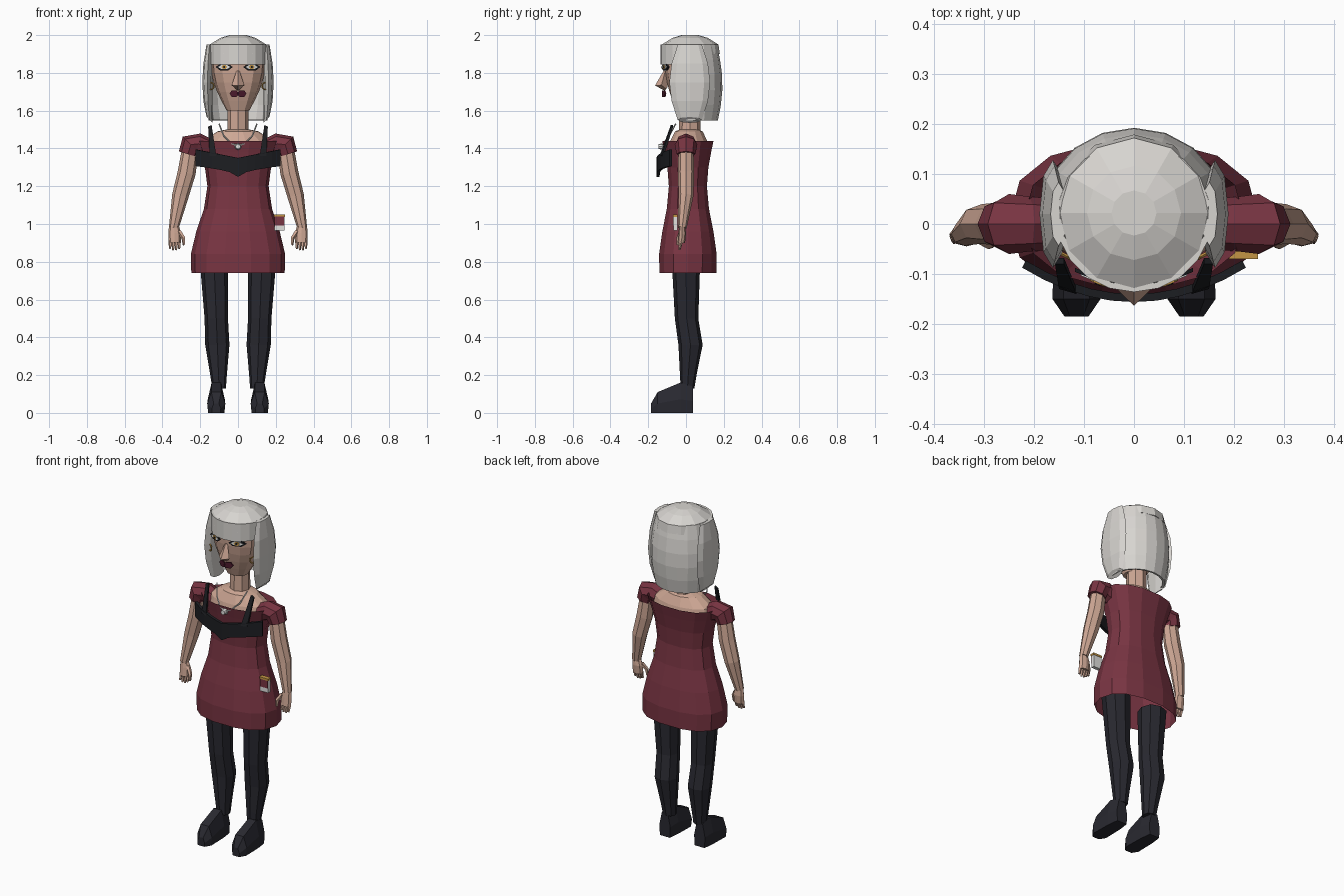
import bpy, bmesh
from math import sin, cos, tau, pi, sqrt, copysign
from mathutils import Vector

old = bpy.data.objects.get("Cube")
if old:
    bpy.data.objects.remove(old, do_unlink=True)


def material(name, red, green, blue):
    mat = bpy.data.materials.new(name)
    mat.use_nodes = True
    colour = (red, green, blue, 1)
    mat.diffuse_color = colour
    mat.node_tree.nodes["Principled BSDF"].inputs["Base Color"].default_value = colour
    return mat


SKIN = material("skin", 0.62, 0.39, 0.3)
DRESS = material("wine red", 0.19, 0.035, 0.055)
LEGGING = material("dark navy", 0.022, 0.022, 0.03)
BLACK = material("black", 0.012, 0.013, 0.016)
HAIR = material("silver hair", 0.68, 0.66, 0.63)
LIPS = material("plum", 0.07, 0.01, 0.025)
GOLD = material("gold", 0.55, 0.3, 0.06)
WHITE = material("white", 0.75, 0.75, 0.73)


def loft(name, mat, rings, mirror=1, closed=True, caps=True, thick=0):
    """Skin consecutive rows of points; mirror=-1 flips the part to the other side."""
    bm = bmesh.new()
    rows = [[bm.verts.new((x * mirror, y, z)) for x, y, z in ring] for ring in rings]
    count = len(rows[0])
    for lower, upper in zip(rows, rows[1:]):
        for i in range(count if closed else count - 1):
            j = (i + 1) % count
            bm.faces.new((lower[i], lower[j], upper[j], upper[i]))
    if closed and caps:
        bm.faces.new(rows[0])
        bm.faces.new(rows[-1])
    bmesh.ops.recalc_face_normals(bm, faces=bm.faces)
    mesh = bpy.data.meshes.new(name)
    bm.to_mesh(mesh)
    bm.free()
    mesh.materials.append(mat)
    part = bpy.data.objects.new(name, mesh)
    bpy.context.collection.objects.link(part)
    if thick:
        shell = part.modifiers.new("thickness", "SOLIDIFY")
        shell.thickness = thick
        shell.offset = 0


def level(y, z, width, depth, sides=12, square=1, x=0):
    """Horizontal ellipse; square below one makes it boxier."""
    def bulge(value, size):
        return copysign(abs(value) ** square, value) * size
    turns = [tau * i / sides for i in range(sides)]
    return [(x + bulge(cos(a), width), y + bulge(sin(a), depth), z) for a in turns]


def arc(y, z, width, depth, middle, spread, steps=8):
    """Open horizontal arc centred on the angle middle."""
    turns = [middle + spread * (2 * i / steps - 1) for i in range(steps + 1)]
    return [(width * cos(a), y + depth * sin(a), z) for a in turns]


def tube(name, mat, path, radii, mirror=1, sides=8, flat=1):
    """Faceted tube along a path, with a radius at each point."""
    path = [Vector(p) for p in path]
    rings = []
    for i, (point, radius) in enumerate(zip(path, radii)):
        ahead, behind = path[min(i + 1, len(path) - 1)], path[max(i - 1, 0)]
        turn = Vector((0, 0, -1)).rotation_difference(ahead - behind)
        rings.append([point + turn @ Vector((radius * cos(tau * k / sides),
                                             radius * flat * sin(tau * k / sides), 0))
                      for k in range(sides)])
    loft(name, mat, rings, mirror)


def plate(name, mat, points, depth, mirror=1):
    """Front-facing polygon extruded backwards."""
    loft(name, mat, [points, [(x, y + depth, z) for x, y, z in points]], mirror)


def disc(name, mat, x, y, z, width, height, mirror=1, slant=0, sides=6):
    """Thin front-facing ellipse that recedes away from the centre line."""
    turns = [tau * i / sides for i in range(sides)]
    plate(name, mat, [(x + width * cos(a), y + slant * abs(x + width * cos(a)), z + height * sin(a))
                      for a in turns], 0.008, mirror)


def box(name, mat, left, right, front, depth, bottom, top):
    plate(name, mat, [(left, front, bottom), (right, front, bottom),
                      (right, front, top), (left, front, top)], depth)


# Dress: a wave gives the hem, waist and chest
dress_rings = []
for height in (0.74, 0.84, 0.96, 1.08, 1.2, 1.3, 1.38, 1.44):
    wave = cos(tau * (height - 0.8) / 0.8)
    dress_rings.append(level(0.01, height, 0.207 + 0.045 * wave, 0.13 + 0.027 * wave, 14, 0.85))
loft("dress", DRESS, dress_rings, caps=False)

# Bare shoulders and neck
loft("shoulders", SKIN, [level(0.015, z, width, depth, 14) for z, width, depth in
                         ((1.4, 0.19, 0.11), (1.44, 0.18, 0.1), (1.49, 0.11, 0.075), (1.5, 0.06, 0.05))])
tube("neck", SKIN, [(0, 0.02, 1.7), (0, 0.02, 1.45)], (0.052, 0.058))

# Head: widens from the chin, then closes under the hair
head_rings = []
for step in range(8):
    grow = sin(step / 5 * pi / 2)
    head_rings.append(level(0.02 * grow, 1.6 + 0.05 * step, 0.06 + 0.086 * grow,
                            0.052 + 0.08 * grow, 12, 0.8))
loft("head", SKIN, head_rings)
tube("nose", SKIN, [(0, -0.11, 1.81), (0, -0.13, 1.735), (0, -0.105, 1.715)],
     (0.008, 0.034, 0.012), sides=4)

# Hair: crown, fringe and back curtain
loft("hair_crown", HAIR, [level(0.022, z, radius, radius) for z, radius in
                          ((1.9, 0.157), (1.95, 0.15), (1.985, 0.094), (2, 0.045))])
loft("fringe", HAIR, [arc(0.02, z, 0.152, 0.15, -pi / 2, 1.25) for z in (1.845, 1.95)],
     closed=False, thick=0.012)
curtain = []
for step in range(6):
    swell = 0.13 + 0.044 * sin(pi * (0.15 + 0.15 * step))
    curtain.append(arc(0.03, 1.55 + 0.08 * step, swell, swell - 0.018, pi / 2, 1.8, 10))
loft("hair_back", HAIR, curtain, closed=False, thick=0.014)

for mirror, side in ((1, "left_"), (-1, "right_")):
    # Side locks, bulging in the middle, with a slanted lower end
    lock = []
    for step in range(5):
        swell = sin(pi * (0.2 + 0.15 * step))
        ring = level(0.02, 1.55 + 0.1 * step, 0.027 * swell, 0.108 * swell, 8, x=0.135 + 0.027 * swell)
        if step == 0:
            ring = [(x, y, z + x - 0.15) for x, y, z in ring]
        lock.append(ring)
    loft(side + "side_lock", HAIR, lock, mirror)
    bpy.ops.mesh.primitive_torus_add(major_segments=12, minor_segments=5, major_radius=0.018,
                                     minor_radius=0.004, location=(mirror * 0.143, -0.06, 1.73),
                                     rotation=(pi / 2, 0, mirror / 2))
    hoop = bpy.context.object
    hoop.name = side + "earring"
    hoop.data.materials.append(GOLD)

    # Eyes as stacked thin plates, and half of the lips
    disc(side + "eyelash", BLACK, 0.073, -0.143, 1.831, 0.045, 0.02, mirror, 0.4)
    disc(side + "eye_white", WHITE, 0.073, -0.146, 1.831, 0.033, 0.011, mirror, 0.4)
    disc(side + "iris", GOLD, 0.073, -0.149, 1.831, 0.015, 0.012, mirror, 0.4)
    disc(side + "pupil", BLACK, 0.073, -0.151, 1.831, 0.006, 0.007, mirror, 0.4)
    disc(side + "lip", LIPS, 0.02, -0.13, 1.69, 0.025, 0.02, mirror, 0.4)

    # Chest harness curving round the dress, with a strap
    across = [0.044 * step for step in range(6)]
    loft(side + "harness", BLACK,
         [[(x, 1.4 * x * x - 0.148, 1.25 + 0.12 * sqrt(x)) for x in across],
          [(x, 1.4 * x * x - 0.148, 1.35 + 0.2 * x) for x in across]],
         mirror, closed=False, thick=0.016)
    plate(side + "strap", BLACK, [(0.115, -0.14, 1.36), (0.15, -0.13, 1.36),
                                  (0.158, -0.08, 1.515), (0.14, -0.08, 1.525)], 0.012, mirror)
    tube(side + "necklace", WHITE, [(0.1, -0.055, 1.53), (0.075, -0.09, 1.465),
                                    (0.035, -0.12, 1.425), (0, -0.13, 1.415)],
         [0.004] * 4, mirror, 4)

    # Puffed sleeve and arm
    tube(side + "sleeve", DRESS, [(0.15, 0, 1.4), (0.21, 0, 1.425), (0.25, 0, 1.42), (0.265, 0, 1.37)],
         (0.05, 0.055, 0.06, 0.05), mirror)
    tube(side + "arm", SKIN, [(0.25, 0, 1.41), (0.272, 0, 1.27), (0.305, 0, 1.15), (0.34, -0.02, 0.98)],
         (0.044, 0.048, 0.044, 0.026), mirror, flat=0.9)

    # Hand with four fingers and a bent thumb
    tube(side + "palm", SKIN, [(0.34, -0.02, 0.99), (0.335, -0.02, 0.95), (0.335, -0.025, 0.9)],
         (0.026, 0.034, 0.033), mirror, flat=0.6)
    for finger in range(4):
        x = 0.311 + 0.016 * finger
        tip = 0.858 + 0.008 * abs(finger - 1.5)
        tube(side + "finger", SKIN, [(x, -0.025, 0.91), (x, -0.035, tip)], (0.01, 0.006), mirror, 5)
    tube(side + "thumb", SKIN, [(0.312, -0.025, 0.96), (0.288, -0.04, 0.925), (0.287, -0.044, 0.888)],
         (0.013, 0.011, 0.006), mirror, 5)

    # Leg: height, radius and the calf's shift to the back
    loft(side + "leg", LEGGING, [level(shift, z, radius, radius, 8, 0.85, 0.095 + 0.04 * z)
                                 for z, radius, shift in
                                 ((0.13, 0.036, 0.008), (0.2, 0.044, 0.012), (0.36, 0.064, 0.024),
                                  (0.5, 0.062, 0.003), (0.8, 0.075, 0))], mirror)

    # Shoe: outline scaled along sections from heel to toe
    outline = ((-0.9, 0), (0.9, 0), (1, 0.45), (0.55, 1), (-0.55, 1), (-1, 0.45))
    loft(side + "shoe", LEGGING, [[(0.115 + width * across_foot, y, top * up) for across_foot, up in outline]
                                  for y, width, top in ((0.036, 0.036, 0.14), (-0.03, 0.045, 0.16),
                                                        (-0.15, 0.048, 0.11), (-0.185, 0.024, 0.05))], mirror)

tube("pendant", WHITE, [(0, -0.145, 1.41), (0, -0.12, 1.41)], (0.013, 0.018))

# Small purse at the hip
box("purse", WHITE, 0.192, 0.246, -0.066, 0.02, 0.965, 1.04)
box("purse_flap", DRESS, 0.194, 0.244, -0.07, 0.005, 0.993, 1.04)
box("purse_clasp", GOLD, 0.19, 0.248, -0.07, 0.026, 1.038, 1.05)
